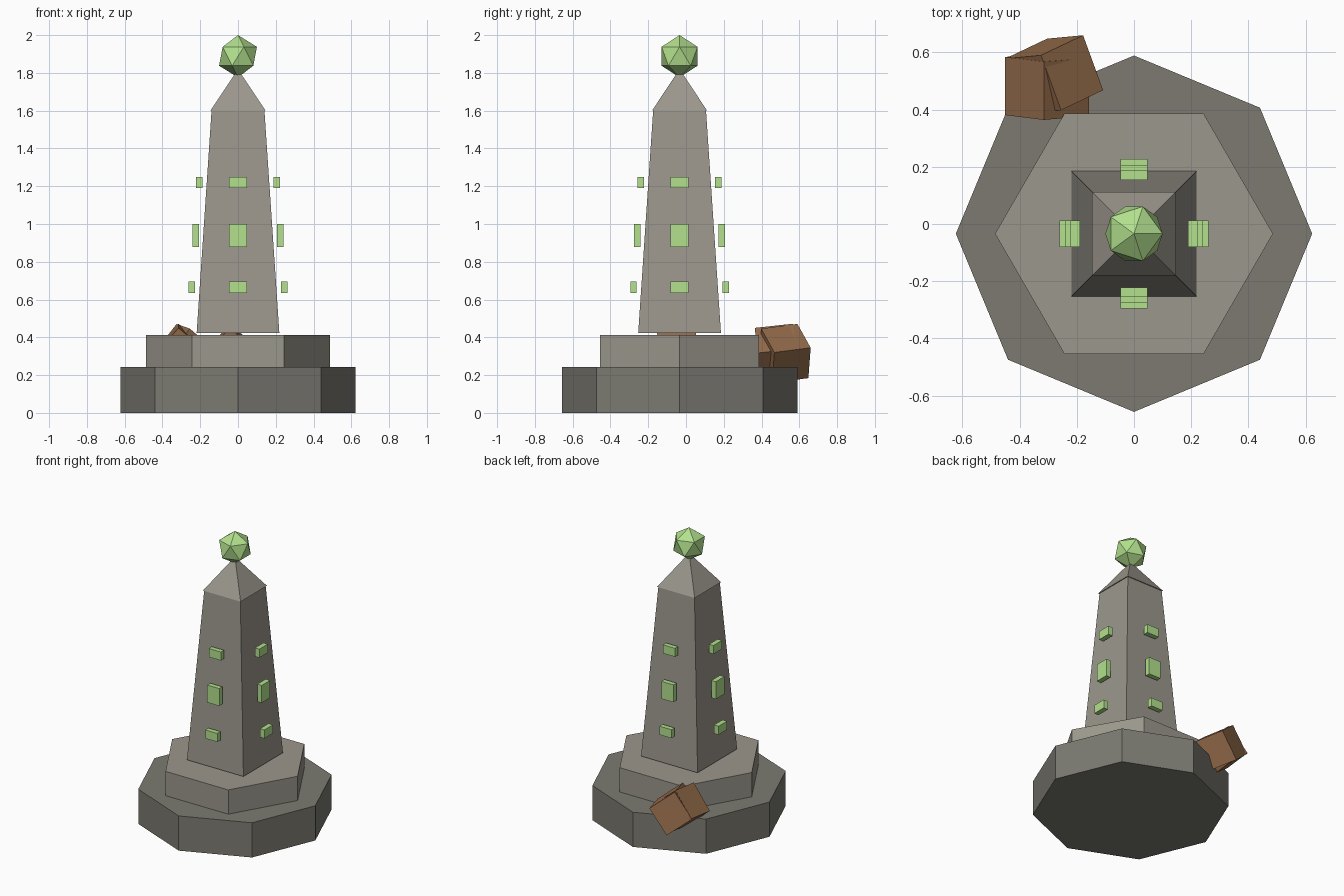
import bpy, bmesh, math
from mathutils import Vector, Matrix

if "Cube" in bpy.data.objects:
    bpy.data.objects.remove(bpy.data.objects["Cube"])

CY = -0.034  # monument axis in y


def material(name, rgb):
    m = bpy.data.materials.new(name)
    m.diffuse_color = (*rgb, 1)
    m.use_nodes = True
    m.node_tree.nodes["Principled BSDF"].inputs["Base Color"].default_value = m.diffuse_color
    return m


STONE = material("stone", (0.33, 0.31, 0.265))
DARK = material("dark_stone", (0.2, 0.195, 0.165))
GREEN = material("green_glow", (0.45, 0.75, 0.27))
BROWN = material("brown", (0.3, 0.15, 0.07))


def finish(name, bm, mat):
    bmesh.ops.recalc_face_normals(bm, faces=bm.faces)
    me = bpy.data.meshes.new(name)
    bm.to_mesh(me)
    bm.free()
    me.materials.append(mat)
    ob = bpy.data.objects.new(name, me)
    bpy.context.collection.objects.link(ob)
    return ob


def frustum(name, sides, r1, r2, z1, z2, turn, mat):
    bm = bmesh.new()
    place = Matrix.Translation((0, CY, (z1 + z2) / 2)) @ Matrix.Rotation(math.radians(turn), 4, 'Z')
    bmesh.ops.create_cone(bm, cap_ends=True, segments=sides, radius1=r1, radius2=r2,
                          depth=z2 - z1, matrix=place)
    return finish(name, bm, mat)


def tilted_block(name, corner, a, b, c):
    """Cube spanned by three edge vectors from one corner."""
    a, b, c, corner = Vector(a), Vector(b), Vector(c), Vector(corner)
    bm = bmesh.new()
    bmesh.ops.create_cube(bm, size=1)
    for v in bm.verts:
        x, y, z = v.co
        v.co = corner + a * (x + .5) + b * (y + .5) + c * (z + .5)
    return finish(name, bm, BROWN)


# stepped plinth
frustum("octagonal_base", 8, 0.623, 0.623, 0, 0.243, 0, DARK)
frustum("hexagonal_step", 6, 0.486, 0.486, 0.243, 0.413, 30, STONE)

# tapered square shaft and pyramid cap
R2 = math.sqrt(2)
frustum("shaft", 4, 0.219 * R2, 0.14 * R2, 0.423, 1.6, 45, STONE)
frustum("pyramid_cap", 4, 0.146 * R2, 0, 1.6, 1.82, 45, STONE)

# faceted orb
bm = bmesh.new()
bmesh.ops.create_icosphere(bm, subdivisions=1, radius=0.112,
                           matrix=Matrix.Translation((0, CY, 1.888)))
finish("orb", bm, GREEN)

# floating plates, three on each side: distance from axis, z, height
for side in range(4):
    turn = Matrix.Translation((0, CY, 0)) @ Matrix.Rotation(side * math.pi / 2, 4, 'Z')
    for i, (d, z, h) in enumerate([(0.244, 0.665, 0.06), (0.223, 0.94, 0.122), (0.205, 1.22, 0.06)]):
        bm = bmesh.new()
        bmesh.ops.create_cube(bm, size=1, matrix=turn @ Matrix.Translation((0, -d, z))
                              @ Matrix.Diagonal((0.094, 0.034, h, 1)))
        finish(f"plate_{side}_{i}", bm, GREEN)

# tilted wooden blocks beside the plinth, and one buried under the shaft
tilted_block("block_back", (-0.325, 0.59, 0.471),
             (0.147, 0.07, -0.126), (0.07, -0.192, -0.025), (-0.126, -0.012, -0.161))
edges = (-0.136, 0.017, -0.157), (0.157, 0.014, -0.133), (0, 0.203, 0.022)
tilted_block("block_front", (-0.315, 0.364, 0.45), *edges)
tilted_block("block_buried", (-0.045, -0.156, 0.45), *edges)
